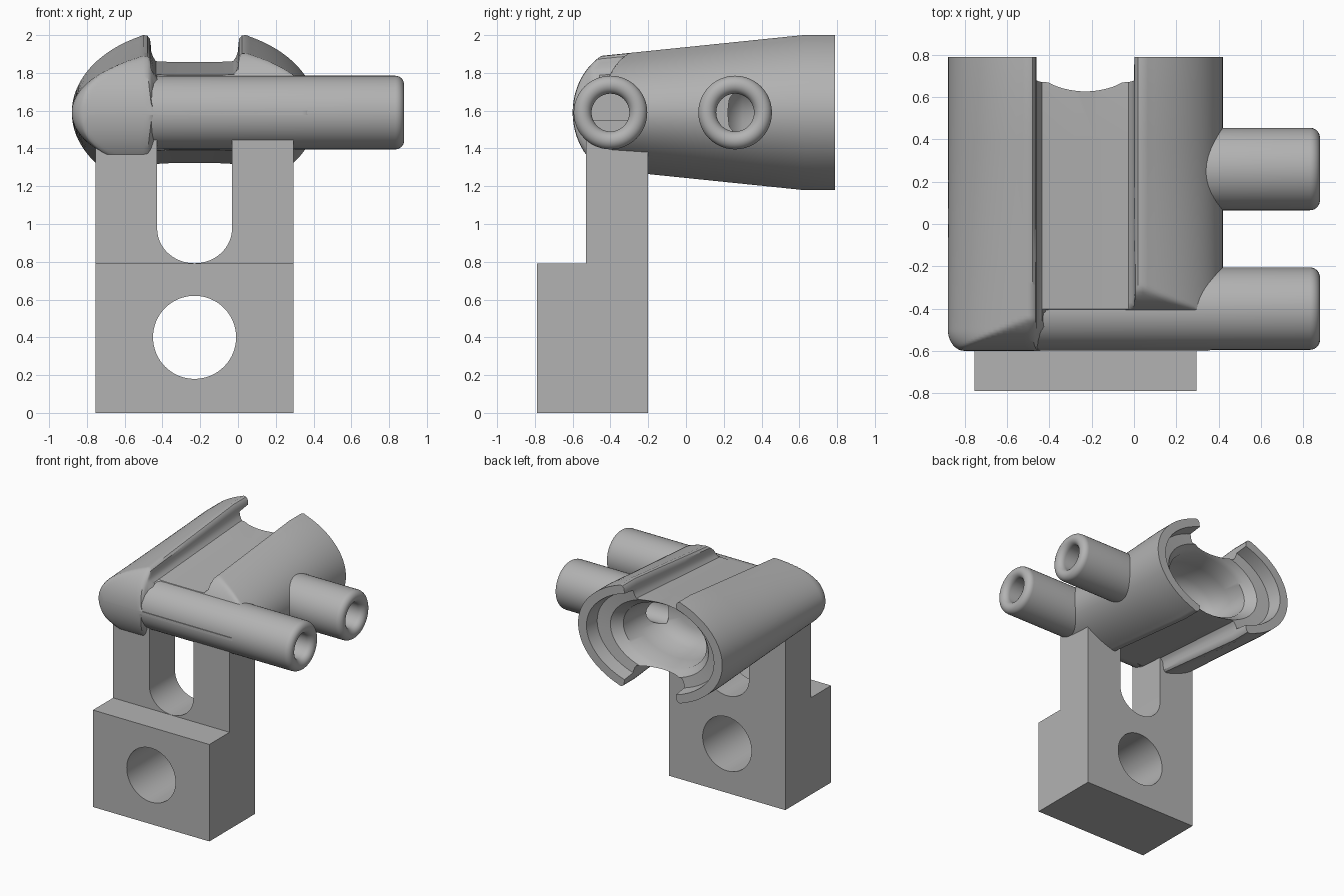
import bpy, bmesh, math

if "Cube" in bpy.data.objects:
    bpy.data.objects.remove(bpy.data.objects["Cube"], do_unlink=True)

grey = bpy.data.materials.new("plain grey")
grey.use_nodes = True
grey.diffuse_color = (0.45, 0.45, 0.45, 1)
grey.node_tree.nodes["Principled BSDF"].inputs["Base Color"].default_value = grey.diffuse_color

CX, CZ = -0.23, 1.59      # axis of the socket body
TUBE_R, BORE_R = 0.195, 0.1


def loft(name, rings, closed=False):
    """Skin a list of equal rings; cap the ends, or join last to first."""
    bm = bmesh.new()
    loops = [[bm.verts.new(p) for p in ring] for ring in rings]
    n = len(loops[0])
    pairs = list(zip(loops, loops[1:]))
    if closed:
        pairs.append((loops[-1], loops[0]))
    else:
        bm.faces.new(loops[0])
        bm.faces.new(loops[-1])
    for a, b in pairs:
        for i in range(n):
            j = (i + 1) % n
            bm.faces.new((a[i], a[j], b[j], b[i]))
    bmesh.ops.recalc_face_normals(bm, faces=bm.faces)
    mesh = bpy.data.meshes.new(name)
    bm.to_mesh(mesh)
    bm.free()
    mesh.materials.append(grey)
    obj = bpy.data.objects.new(name, mesh)
    bpy.context.collection.objects.link(obj)
    return obj


def cut(target, cutter):
    mod = target.modifiers.new("cut", 'BOOLEAN')
    mod.operation, mod.solver, mod.object = 'DIFFERENCE', 'EXACT', cutter
    bpy.ops.object.select_all(action='DESELECT')
    bpy.context.view_layer.objects.active = target
    target.select_set(True)
    bpy.ops.object.modifier_apply(modifier=mod.name)


def discard(*objs):
    for o in objs:
        bpy.data.objects.remove(o, do_unlink=True)


def smooth(obj, angle=35):
    bpy.ops.object.select_all(action='DESELECT')
    bpy.context.view_layer.objects.active = obj
    obj.select_set(True)
    bpy.ops.object.shade_smooth_by_angle(angle=math.radians(angle))


def circle_x(x, y, r, n=48):
    return [(x, y + r * math.cos(math.tau * i / n), CZ + r * math.sin(math.tau * i / n))
            for i in range(n)]


def oval_y(y, a, b, n=72):
    return [(CX + a * math.cos(math.tau * i / n), y, CZ + b * math.sin(math.tau * i / n))
            for i in range(n)]


# Socket cross-section: oval flanks, rolled lips and a flat sunken floor
quarter = [(0.65 * math.cos(t), 0.45 * math.sin(t))
           for t in (math.radians(63 * i / 20) for i in range(21))]
quarter += [(0.272, 0.411), (0.25, 0.407), (0.236, 0.39), (0.232, 0.36),
            (0.23, 0.325), (0.22, 0.295), (0.205, 0.272), (0.13, 0.268), (0.05, 0.268)]
top = quarter + [(-u, w) for u, w in reversed(quarter)]
section = top + [(u, -w) for u, w in reversed(top[1:-1])]


def front_limit(u, y):
    """Half height allowed by the rounded nose, deeper on the left flank."""
    k = min(max((u + 0.26) / 0.12, 0), 1)
    k = k * k * (3 - 2 * k)
    start, length = -0.3 + 0.1 * k, 0.3 - 0.05 * k
    t = min(max((start - y) / length, 0), 1)
    return max(0.345 * math.sqrt(1 - t * t), 0.012) if t > 0 else 1


def body_ring(y):
    s = 1 - 0.25 * max(0.63 - y, 0)
    t = min(max((-0.5 - y) / 0.1, 0), 1)
    k = 1 - 0.12 * (1 - math.sqrt(1 - t * t))
    ring = []
    for u, w in section:
        lim = front_limit(u, y)
        ring.append((CX + u * k, y, CZ + max(-lim, min(lim, w * s))))
    return ring


stations = [-0.6 + 0.4 * (i / 32) ** 1.5 for i in range(33)]
stations += [0, 0.2, 0.4, 0.63, 0.79]
body = loft("socket_body", [body_ring(y) for y in stations])

# Stepped oval recess in the back
recess = [(0.2, 0.1), (0.23, 0.17), (0.3, 0.215), (0.45, 0.24), (0.6, 0.25),
          (0.63, 0.27), (0.67, 0.295), (0.68, 0.37), (0.85, 0.39)]
cavity = loft("recess_cutter", [oval_y(y, 1.5 * b, b) for y, b in recess])
cut(body, cavity)

# Side tubes with rounded mouths
for name, y, start, bore_end, through in (("front_tube", -0.4, -0.6, 0.0, False),
                                          ("side_tube", 0.26, 0.3, 0.3, True)):
    mouth = [(0.832 + 0.0475 * math.sin(t), 0.1475 + 0.0475 * math.cos(t))
             for t in (math.pi * i / 14 for i in range(15))]
    outline = [(start, TUBE_R)] + mouth + [(bore_end, BORE_R)]
    tube = loft(name, [circle_x(x, y, r) for x, r in outline], closed=through)
    bore = loft("bore_cutter", [circle_x(x, y, BORE_R) for x in (0.0, 0.6)])
    cut(body, bore)
    discard(bore)
    smooth(tube)
discard(cavity)
smooth(body)

# Stepped stand with a round hole and a fork slot
side = [(-0.79, 0), (-0.2, 0), (-0.2, 1.55), (-0.53, 1.55), (-0.53, 0.79), (-0.79, 0.79)]
stand = loft("forked_stand", [[(x, y, z) for y, z in side] for x in (-0.755, 0.295)])
hole_pts = [(CX + 0.22 * math.cos(math.tau * i / 64), 0.4 + 0.22 * math.sin(math.tau * i / 64))
            for i in range(64)]
slot_pts = [(CX + 0.198 * math.cos(t), 0.975 + 0.183 * math.sin(t))
            for t in (math.pi + math.pi * i / 32 for i in range(33))]
slot_pts += [(CX + 0.198, 1.8), (CX - 0.198, 1.8)]
for pts in (hole_pts, slot_pts):
    cutter = loft("stand_cutter", [[(x, y, z) for x, z in pts] for y in (-1, 0)])
    cut(stand, cutter)
    discard(cutter)
smooth(stand)
